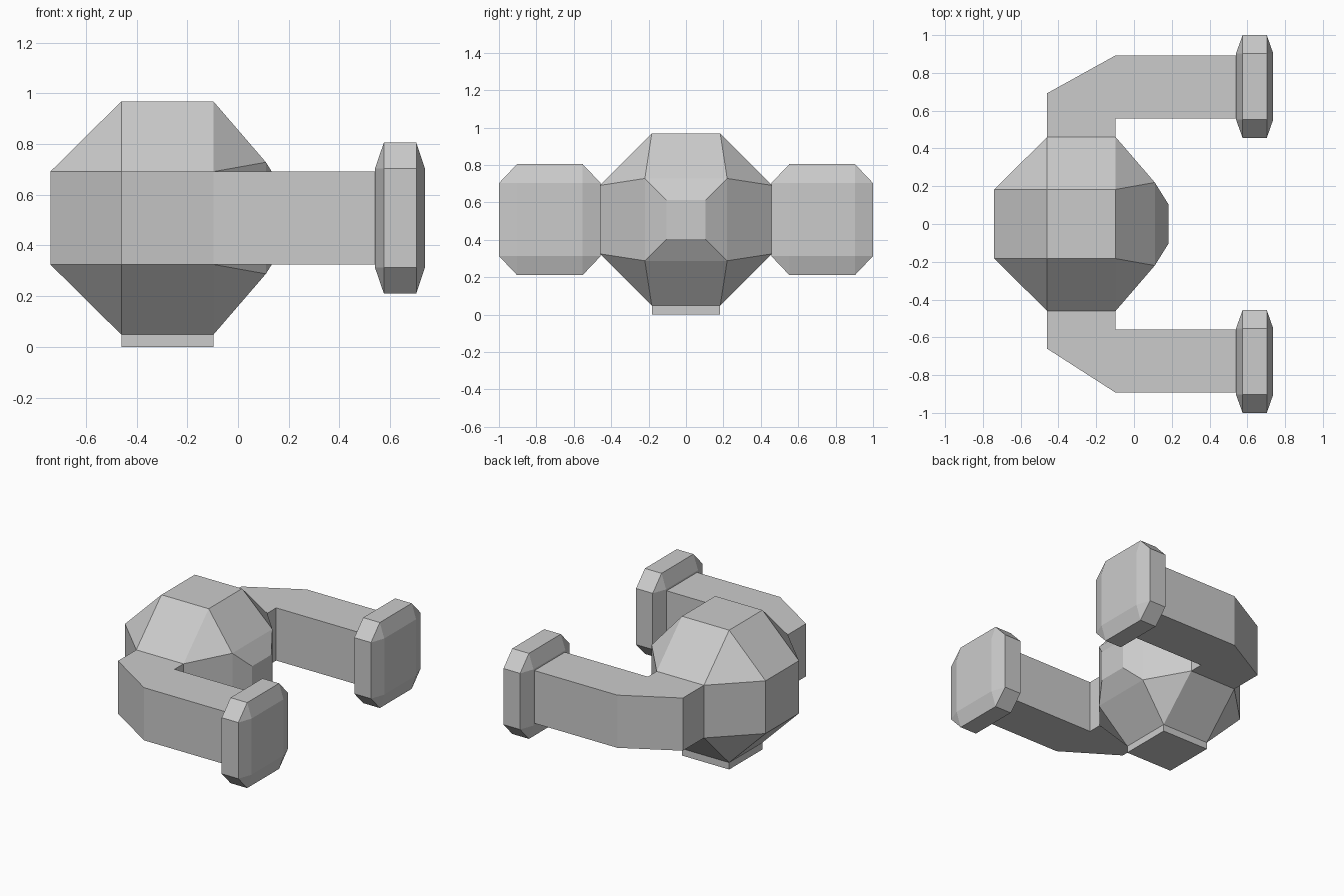
import bpy
import bmesh
from itertools import product


def remove_default():
    cube = bpy.data.objects.get("Cube")
    if cube:
        bpy.data.objects.remove(cube, do_unlink=True)


def flat_material(name, value):
    mat = bpy.data.materials.new(name)
    colour = (value, value, value, 1)
    mat.diffuse_color = colour
    mat.use_nodes = True
    mat.node_tree.nodes["Principled BSDF"].inputs["Base Color"].default_value = colour
    return mat


remove_default()
GREY = flat_material("light grey", 0.6)


def finish(bm, name):
    bmesh.ops.recalc_face_normals(bm, faces=bm.faces[:])
    mesh = bpy.data.meshes.new(name)
    bm.to_mesh(mesh)
    bm.free()
    mesh.materials.append(GREY)
    obj = bpy.data.objects.new(name, mesh)
    bpy.context.collection.objects.link(obj)
    return obj


def hull(name, points):
    """Convex faceted solid with its flat faces merged."""
    bm = bmesh.new()
    for p in points:
        bm.verts.new(p)
    bmesh.ops.convex_hull(bm, input=bm.verts[:])
    bmesh.ops.dissolve_limit(bm, angle_limit=0.02, verts=bm.verts[:], edges=bm.edges[:])
    return finish(bm, name)


def rect(x, cy, cz, hy, hz):
    """Corners of a rectangle facing along x."""
    return [(x, cy + sy * hy, cz + sz * hz) for sy, sz in product((-1, 1), repeat=2)]


def prism(name, outline, z0, z1):
    """Extrude an outline in the xy plane from z0 to z1."""
    bm = bmesh.new()
    face = bm.faces.new([bm.verts.new((x, y, z0)) for x, y in outline])
    top = bmesh.ops.extrude_face_region(bm, geom=[face])["geom"]
    verts = [g for g in top if isinstance(g, bmesh.types.BMVert)]
    bmesh.ops.translate(bm, vec=(0, 0, z1 - z0), verts=verts)
    return finish(bm, name)


MID = 0.508           # height of the body centre
OUT, IN = 0.46, 0.183  # body half width and half width of its flat facets
BACK, FRONT = -0.46, -0.097

# Faceted body with a tapering nose on the +x side
body = rect(-0.74, 0, MID, IN, IN)
for x in (BACK, FRONT):
    body += rect(x, 0, MID, OUT, IN) + rect(x, 0, MID, IN, OUT)
body += rect(0.11, 0, MID, 0.22, 0.22) + rect(0.182, 0, MID, 0.105, 0.105)
hull("body", body)

# Square foot under the body
prism("foot", [(BACK, -IN), (FRONT, -IN), (FRONT, IN), (BACK, IN)], 0, 0.08)

# Bent arms reaching towards +x, each ending in a bevelled pad
for side, sign, elbow in (("left", 1, 0.692), ("right", -1, 0.66)):
    outline = [(BACK, 0.43), (BACK, elbow), (FRONT, 0.893), (0.58, 0.893),
               (0.58, 0.558), (FRONT, 0.558), (FRONT, 0.43)]
    prism(side + "_arm", [(x, sign * y) for x, y in outline], MID - IN, MID + IN)

    cy = sign * 0.728
    pad = []
    for x in (0.54, 0.737):
        pad += rect(x, cy, MID, 0.175, 0.195)
    for x in (0.575, 0.703):
        pad += rect(x, cy, MID, 0.272, 0.195) + rect(x, cy, MID, 0.175, 0.297)
    hull(side + "_pad", pad)
